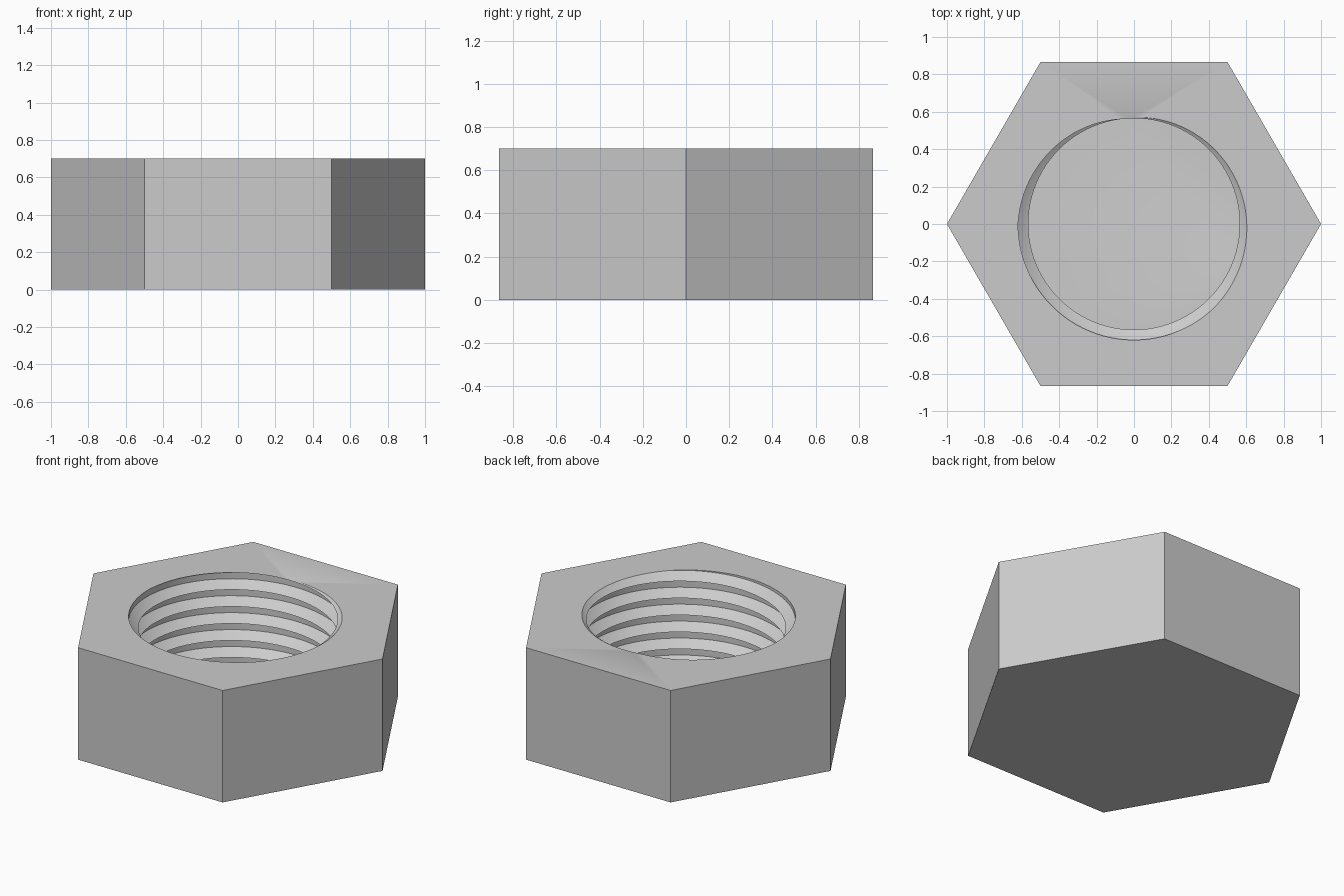
import bpy
import bmesh
from math import cos, sin, tau

cube = bpy.data.objects.get("Cube")
if cube:
    bpy.data.objects.remove(cube, do_unlink=True)

HEIGHT = 0.70
FLOOR = 0.03
PITCH = 0.106
SEGMENTS = 96
TURNS = 9

# One thread: (drop below the crest in pitches, radius)
THREAD = [(0, 0.57), (0.02, 0.565), (0.25, 0.62), (0.62, 0.62)]

steel = bpy.data.materials.new("grey steel")
steel.use_nodes = True
colour = (0.6, 0.6, 0.6, 1)
steel.diffuse_color = colour
steel.node_tree.nodes["Principled BSDF"].inputs["Base Color"].default_value = colour

bm = bmesh.new()

# Right-handed thread surface, one column per angle, longer than the bore
columns = []
for i in range(SEGMENTS + 1):
    turn = i / SEGMENTS
    a = tau * turn
    crest = HEIGHT + PITCH * (turn - 0.25 + 1)
    columns.append([
        bm.verts.new((r * cos(a), r * sin(a), crest - (t + drop) * PITCH))
        for t in range(TURNS) for drop, r in THREAD])
for left, right in zip(columns, columns[1:]):
    for k in range(len(left) - 1):
        bm.faces.new((left[k], left[k + 1], right[k + 1], right[k]))
bmesh.ops.remove_doubles(bm, verts=bm.verts[:], dist=0.00002)

# Trim the thread at the top face and at the floor of the bore
for z, direction in ((HEIGHT, 1), (FLOOR, -1)):
    bmesh.ops.bisect_plane(
        bm, geom=bm.verts[:] + bm.edges[:] + bm.faces[:], dist=0.00001,
        plane_co=(0, 0, z), plane_no=(0, 0, direction), clear_outer=True)
bmesh.ops.remove_doubles(bm, verts=bm.verts[:], dist=0.00002)
rims = [e for e in bm.edges if e.is_boundary]
middle = HEIGHT / 2
top_rim = [e for e in rims if e.verts[0].co.z > middle]
floor_rim = [e for e in rims if e.verts[0].co.z < middle]

# Hexagonal sides and closed underside
def hexagon(z):
    return [bm.verts.new((cos(tau * i / 6), sin(tau * i / 6), z)) for i in range(6)]

low, high = hexagon(0), hexagon(HEIGHT)
bm.faces.new(low[::-1])
for i in range(6):
    j = (i + 1) % 6
    bm.faces.new((low[i], low[j], high[j], high[i]))
top_edges = [bm.edges.get((high[i], high[(i + 1) % 6])) for i in range(6)]

# Top face around the bore, and the bore floor
bmesh.ops.triangle_fill(bm, use_beauty=True, edges=top_rim + top_edges, normal=(0, 0, 1))
bmesh.ops.triangle_fill(bm, use_beauty=True, edges=floor_rim, normal=(0, 0, 1))
bmesh.ops.recalc_face_normals(bm, faces=bm.faces[:])

mesh = bpy.data.meshes.new("hex_nut")
bm.to_mesh(mesh)
bm.free()
mesh.materials.append(steel)
nut = bpy.data.objects.new("hex_nut", mesh)
bpy.context.collection.objects.link(nut)

bpy.ops.object.select_all(action="DESELECT")
nut.select_set(True)
bpy.context.view_layer.objects.active = nut
bpy.ops.object.shade_smooth_by_angle(angle=0.45)
